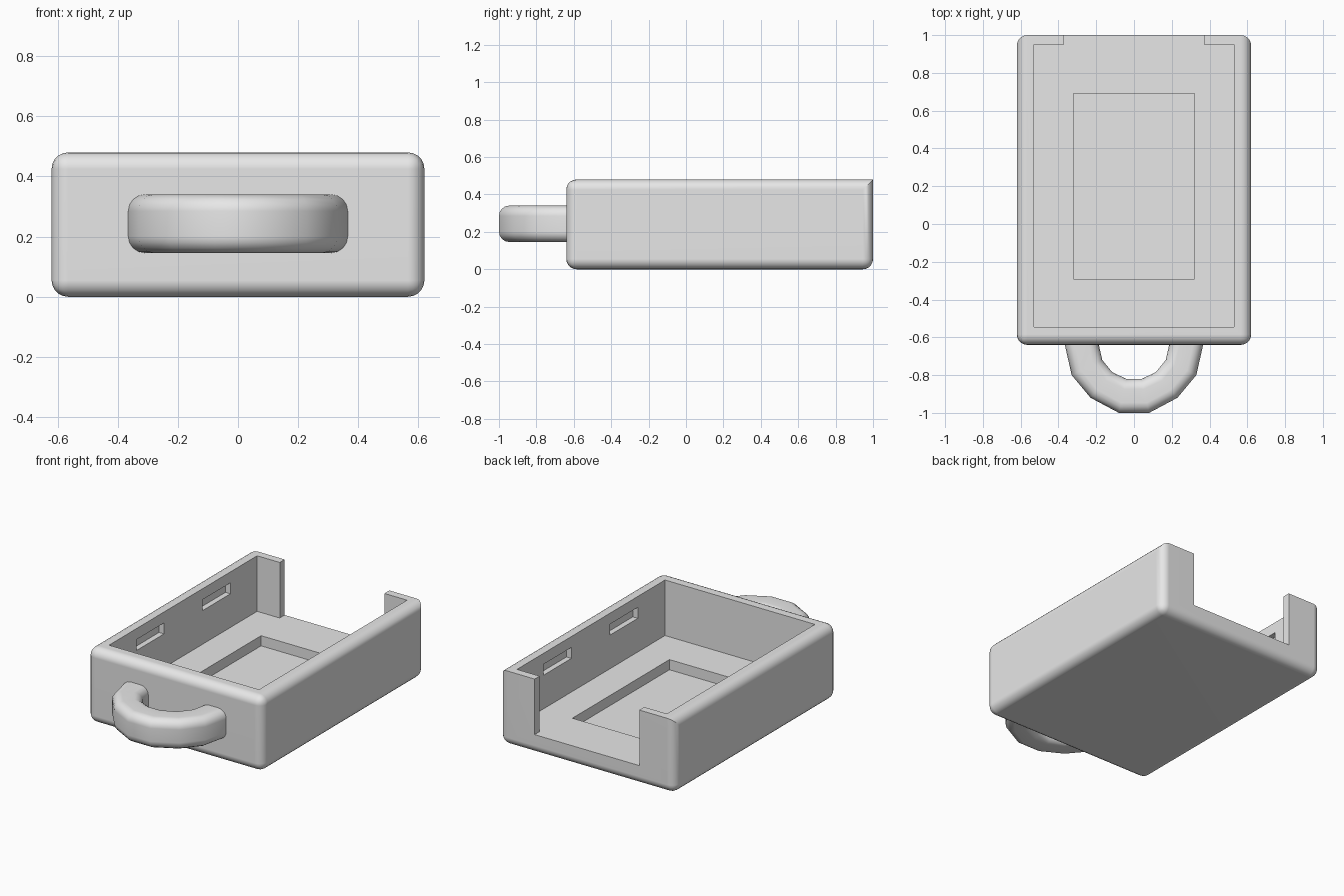
import bpy
import bmesh
from math import cos, sin, pi, radians
from mathutils import Vector

default = bpy.data.objects.get("Cube")
if default:
    bpy.data.objects.remove(default, do_unlink=True)

grey = bpy.data.materials.new("plain_grey")
grey.use_nodes = True
GREY = (0.8, 0.8, 0.8, 1.0)
grey.diffuse_color = GREY
grey.node_tree.nodes["Principled BSDF"].inputs["Base Color"].default_value = GREY


def make_object(name, bm):
    bmesh.ops.recalc_face_normals(bm, faces=bm.faces)
    mesh = bpy.data.meshes.new(name)
    bm.to_mesh(mesh)
    bm.free()
    mesh.materials.append(grey)
    obj = bpy.data.objects.new(name, mesh)
    bpy.context.collection.objects.link(obj)
    return obj


def box_bmesh(low, high):
    bm = bmesh.new()
    bmesh.ops.create_cube(bm, size=1)
    low, high = Vector(low), Vector(high)
    for v in bm.verts:
        v.co = (low + high) / 2 + v.co * (high - low)
    return bm


def select_only(obj):
    bpy.ops.object.select_all(action="DESELECT")
    obj.select_set(True)
    bpy.context.view_layer.objects.active = obj


def cut_box(target, low, high):
    cutter = make_object("cutter", box_bmesh(low, high))
    cutter.hide_render = True
    mod = target.modifiers.new("cut", "BOOLEAN")
    mod.operation = "DIFFERENCE"
    mod.solver = "EXACT"
    mod.object = cutter
    select_only(target)
    bpy.ops.object.modifier_apply(modifier=mod.name)
    bpy.data.objects.remove(cutter, do_unlink=True)


def smooth(obj):
    select_only(obj)
    bpy.ops.object.shade_smooth_by_angle(angle=radians(30))
    mod = obj.modifiers.new("weighted_normals", "WEIGHTED_NORMAL")
    mod.keep_sharp = True


# Tray body: every outer edge rounded except the top of the open back
TOP, FLOOR, BACK = 0.48, 0.125, 1.0
bm = box_bmesh((-0.62, -0.64, 0), (0.62, BACK, TOP))
rounded = [e for e in bm.edges
           if not all(v.co.y > 0.9 and v.co.z > 0.4 for v in e.verts)]
bmesh.ops.bevel(bm, geom=rounded, offset=0.055, segments=5, profile=0.5,
                affect="EDGES", clamp_overlap=True)
tray = make_object("tray", bm)

# Main cavity, rear opening and sunken floor panel
cut_box(tray, (-0.53, -0.545, FLOOR), (0.53, 0.95, 0.7))
cut_box(tray, (-0.37, 0.9, FLOOR), (0.37, 1.2, 0.7))
cut_box(tray, (-0.32, -0.29, 0.06), (0.32, 0.69, 0.3))

# Two blind slots in the inner face of each side wall
for side in (-1, 1):
    for y in (-0.13, 0.54):
        x0, x1 = sorted((side * 0.5, side * 0.565))
        cut_box(tray, (x0, y - 0.14, 0.34), (x1, y + 0.14, 0.41))
smooth(tray)

# Handle: rounded square section swept along matching outer and inner points
half = [((0.365, -0.60), (0.185, -0.60)),
        ((0.365, -0.645), (0.185, -0.645)),
        ((0.33, -0.80), (0.168, -0.72)),
        ((0.23, -0.92), (0.115, -0.785)),
        ((0.08, -1.0), (0.04, -0.82))]
stations = half + [((-o[0], o[1]), (-i[0], i[1])) for o, i in reversed(half)]
HANDLE_Z, HALF_HEIGHT, RADIUS, STEPS = 0.243, 0.097, 0.055, 4


def section(outer, inner):
    outer, inner = Vector((*outer, HANDLE_Z)), Vector((*inner, HANDLE_Z))
    middle, across = (outer + inner) / 2, outer - inner
    half_width = across.length / 2
    across.normalize()
    points = []
    for corner in range(4):
        start = corner * pi / 2
        sx = 1 if corner in (0, 3) else -1
        sz = 1 if corner < 2 else -1
        for step in range(STEPS + 1):
            a = start + step / STEPS * pi / 2
            u = sx * (half_width - RADIUS) + RADIUS * cos(a)
            w = sz * (HALF_HEIGHT - RADIUS) + RADIUS * sin(a)
            points.append(middle + across * u + Vector((0, 0, w)))
    return points


bm = bmesh.new()
rings = [[bm.verts.new(p) for p in section(o, i)] for o, i in stations]
for a, b in zip(rings, rings[1:]):
    for k in range(len(a)):
        n = (k + 1) % len(a)
        bm.faces.new((a[k], a[n], b[n], b[k]))
bm.faces.new(rings[0])
bm.faces.new(rings[-1])
smooth(make_object("front_handle", bm))
